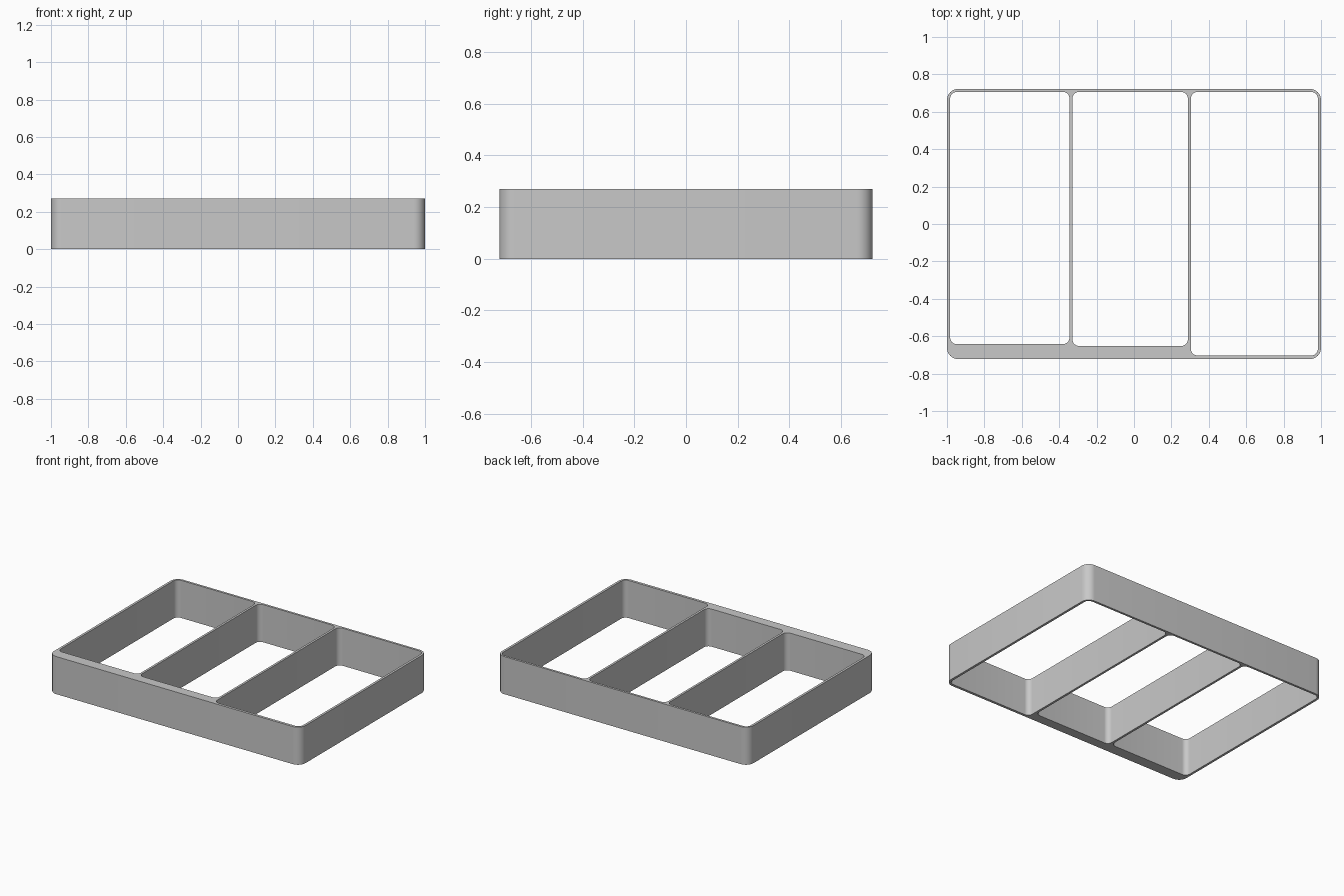
import bpy, bmesh, math

if "Cube" in bpy.data.objects:
    bpy.data.objects.remove(bpy.data.objects["Cube"])

HEIGHT = 0.27
STEPS = 8  # segments per rounded corner


def rounded_loop(bm, x0, x1, y0, y1, r):
    """Add a closed rounded rectangle of edges at z = 0."""
    corners = [(x1 - r, y1 - r), (x0 + r, y1 - r), (x0 + r, y0 + r), (x1 - r, y0 + r)]
    verts = []
    for quarter, (cx, cy) in enumerate(corners):
        for i in range(STEPS + 1):
            a = (quarter + i / STEPS) * math.pi / 2
            verts.append(bm.verts.new((cx + r * math.cos(a), cy + r * math.sin(a), 0)))
    return [bm.edges.new((v, verts[i - 1])) for i, v in enumerate(verts)]


# Tray outline and its three open compartments
bm = bmesh.new()
edges = rounded_loop(bm, -1, 1, -0.722, 0.722, 0.06)
compartments = [(-0.983, -0.345, -0.642), (-0.329, 0.288, -0.652), (0.304, 0.983, -0.703)]
for x0, x1, y0 in compartments:
    edges += rounded_loop(bm, x0, x1, y0, 0.706, 0.035)

# Fill between the loops and raise the walls
bmesh.ops.triangle_fill(bm, edges=edges, use_beauty=True, normal=(0, 0, 1))
result = bmesh.ops.extrude_face_region(bm, geom=bm.faces[:], use_keep_orig=True)
top = [g for g in result["geom"] if isinstance(g, bmesh.types.BMVert)]
bmesh.ops.translate(bm, verts=top, vec=(0, 0, HEIGHT))
bmesh.ops.recalc_face_normals(bm, faces=bm.faces[:])

mesh = bpy.data.meshes.new("divider_frame")
bm.to_mesh(mesh)
bm.free()
frame = bpy.data.objects.new("divider_frame", mesh)
bpy.context.collection.objects.link(frame)

# Plain grey finish
grey = bpy.data.materials.new("light_grey")
grey.use_nodes = True
colour = (0.58, 0.58, 0.58, 1)
grey.diffuse_color = colour
grey.node_tree.nodes["Principled BSDF"].inputs["Base Color"].default_value = colour
mesh.materials.append(grey)

# Smooth corners, sharp rims
bpy.ops.object.select_all(action='DESELECT')
frame.select_set(True)
bpy.context.view_layer.objects.active = frame
bpy.ops.object.shade_smooth_by_angle(angle=math.radians(30))
